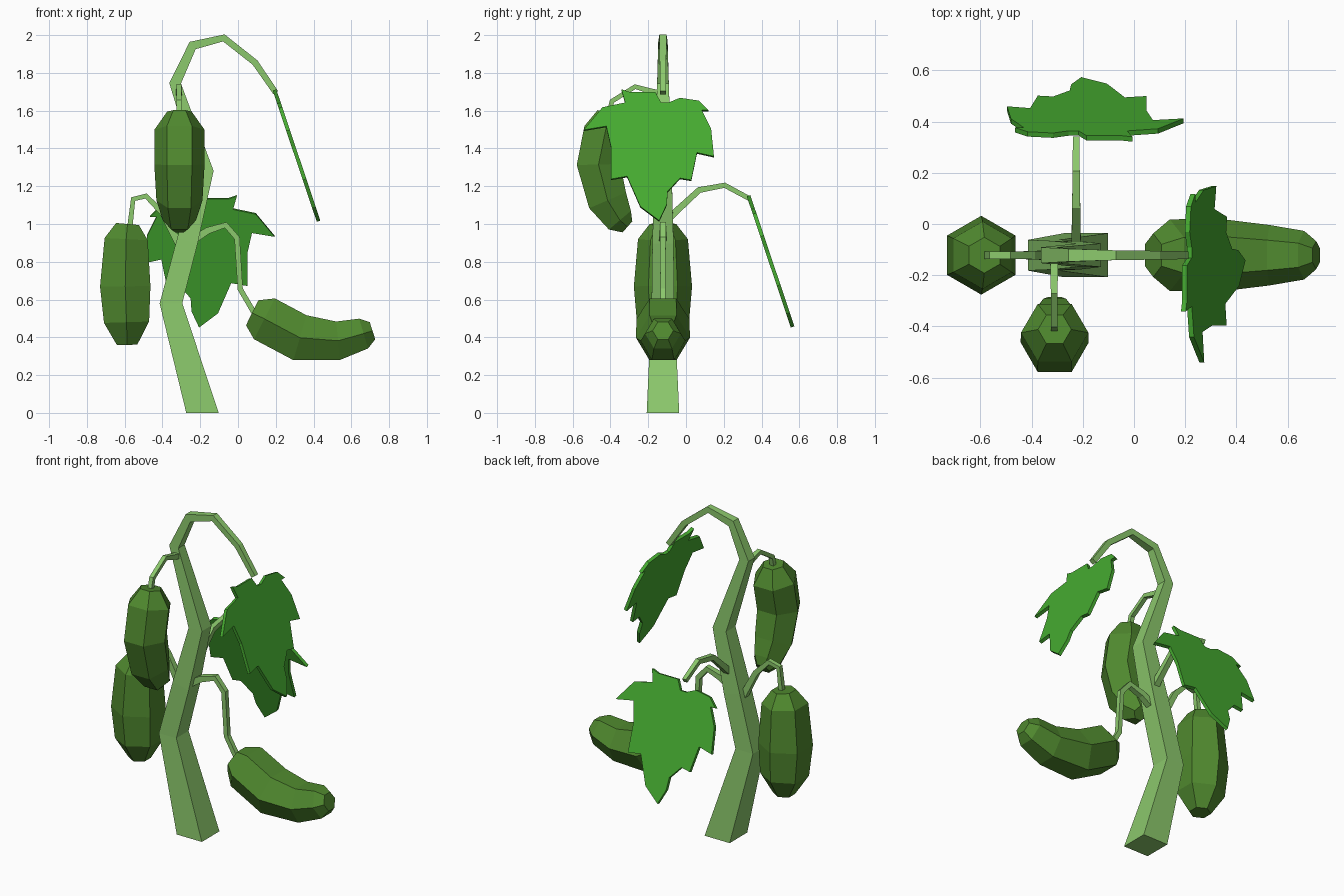
import bpy, bmesh, math
from mathutils import Vector, Matrix

if "Cube" in bpy.data.objects:
    bpy.data.objects.remove(bpy.data.objects["Cube"])


def material(name, rgb):
    m = bpy.data.materials.new(name)
    m.diffuse_color = (*rgb, 1)
    m.use_nodes = True
    m.node_tree.nodes["Principled BSDF"].inputs["Base Color"].default_value = m.diffuse_color
    return m


STEM = material("stem_green", (0.26, 0.58, 0.15))
LEAF = material("leaf_green", (0.061, 0.41, 0.03))
FRUIT = material("fruit_green", (0.08, 0.25, 0.028))


def finish(name, bm, mat):
    bmesh.ops.recalc_face_normals(bm, faces=bm.faces)
    me = bpy.data.meshes.new(name)
    bm.to_mesh(me)
    bm.free()
    me.materials.append(mat)
    ob = bpy.data.objects.new(name, me)
    bpy.context.collection.objects.link(ob)


def tube(name, path, radii, sides, across, mat, start=None):
    """Capped flat-sided tube along a planar path; 'across' is the plane normal."""
    pts = [Vector(p) for p in path]
    b = Vector(across)
    phase = math.pi / 4 if sides == 4 else 0
    bm = bmesh.new()
    rings = []
    for i, (p, r) in enumerate(zip(pts, radii)):
        d_in = (p - pts[max(i - 1, 0)]).normalized()
        d_out = (pts[min(i + 1, len(pts) - 1)] - p).normalized()
        t = (d_in + d_out).normalized()
        if i == 0 and start:
            t = Vector(start)
        s = b.cross(t)
        ring = []
        for k in range(sides):
            a = phase + math.tau * k / sides
            ring.append(bm.verts.new(p + r * (math.cos(a) * b + math.sin(a) * s)))
        rings.append(ring)
    for lo, hi in zip(rings, rings[1:]):
        for k in range(sides):
            j = (k + 1) % sides
            bm.faces.new((lo[k], lo[j], hi[j], hi[k]))
    bm.faces.new(rings[0])
    bm.faces.new(rings[-1])
    finish(name, bm, mat)


X, Y = (1, 0, 0), (0, 1, 0)
YC = -0.122                       # plane of the main stem


def in_xz(pts):
    return [(x, YC, z) for x, z in pts]


def in_yz(x, pts):
    return [(x, y, z) for y, z in pts]


def square(*half):
    return [h * math.sqrt(2) for h in half]


# Main stem, arching over to the upper leaf
tube("main_stem",
     in_xz([(-0.188, 0), (-0.355, 0.58), (-0.268, 0.91), (-0.175, 1.28), (-0.333, 1.745),
            (-0.24, 1.945), (-0.075, 1.985), (0.09, 1.855), (0.2, 1.695)]),
     square(0.086, 0.06, 0.056, 0.046, 0.031, 0.025, 0.019, 0.017, 0.015),
     4, Y, STEM, start=(0, 0, 1))

# Fruit stalks and leaf stalk
tube("left_fruit_stalk",
     in_xz([(-0.3, 0.87), (-0.4, 1.06), (-0.487, 1.148), (-0.555, 1.132), (-0.573, 0.98)]),
     square(0.02, 0.016, 0.014, 0.014, 0.014), 4, Y, STEM)
tube("right_fruit_stalk",
     in_xz([(-0.23, 0.92), (-0.16, 0.965), (-0.065, 0.995), (-0.005, 0.925), (0.012, 0.655), (0.085, 0.53)]),
     square(0.02, 0.018, 0.016, 0.015, 0.014, 0.014), 4, Y, STEM)
tube("front_fruit_stalk",
     in_yz(-0.312, [(YC, 1.69), (-0.175, 1.7), (-0.27, 1.727), (-0.392, 1.65), (-0.412, 1.57)]),
     square(0.016, 0.015, 0.013, 0.013, 0.013), 4, X, STEM)
tube("back_leaf_stalk",
     in_yz(-0.226, [(YC, 1.0), (-0.06, 1.06), (0.07, 1.18), (0.205, 1.205), (0.335, 1.135)]),
     square(0.02, 0.018, 0.016, 0.014, 0.013), 4, X, STEM)

# Six-sided fruits
tube("left_fruit",
     in_xz([(-0.585, 1.0), (-0.592, 0.92), (-0.597, 0.67), (-0.59, 0.48), (-0.587, 0.36)]),
     [0.07, 0.132, 0.154, 0.138, 0.062], 6, Y, FRUIT)
tube("front_fruit",
     in_yz(-0.31, [(-0.412, 1.595), (-0.425, 1.5), (-0.463, 1.315), (-0.415, 1.125), (-0.35, 1.02), (-0.31, 0.985)]),
     [0.065, 0.132, 0.133, 0.122, 0.088, 0.045], 6, X, FRUIT)
tube("right_fruit",
     in_xz([(0.075, 0.53), (0.14, 0.498), (0.328, 0.398), (0.53, 0.382), (0.665, 0.42), (0.712, 0.435)]),
     [0.085, 0.14, 0.143, 0.118, 0.095, 0.055], 6, Y, FRUIT)

# Jagged leaf outline: sideways offset and drop below the stalk
OUTLINE = [(-.01, .07), (-.04, .015), (-.175, .015), (-.22, 0), (-.2, .07), (-.32, .095),
           (-.42, .215), (-.3, .195), (-.275, .305), (-.275, .475), (-.19, .46), (-.12, .62),
           (-.02, .695), (.02, .61), (.025, .54), (.09, .47), (.15, .48), (.18, .335),
           (.27, .355), (.255, .21), (.205, .11), (.24, .11), (.19, .06), (.09, .045), (.03, .07)]


def leaf(name, base, turn):
    n = Vector((1, 0, 0.336)).normalized() * 0.01
    place = Matrix.Translation(base) @ Matrix.Rotation(turn, 4, 'Z')
    bm = bmesh.new()
    sides = [[bm.verts.new(place @ (Vector((d * 0.336, u, -d)) + s * n)) for u, d in OUTLINE]
             for s in (-1, 1)]
    inner, outer = sides
    bm.faces.new(inner)
    bm.faces.new(outer[::-1])
    for k in range(len(OUTLINE)):
        j = (k + 1) % len(OUTLINE)
        bm.faces.new((inner[k], outer[k], outer[j], inner[j]))
    finish(name, bm, LEAF)


leaf("upper_leaf", (0.193, YC, 1.71), 0)
leaf("back_leaf", (-0.226, 0.331, 1.15), math.pi / 2)
